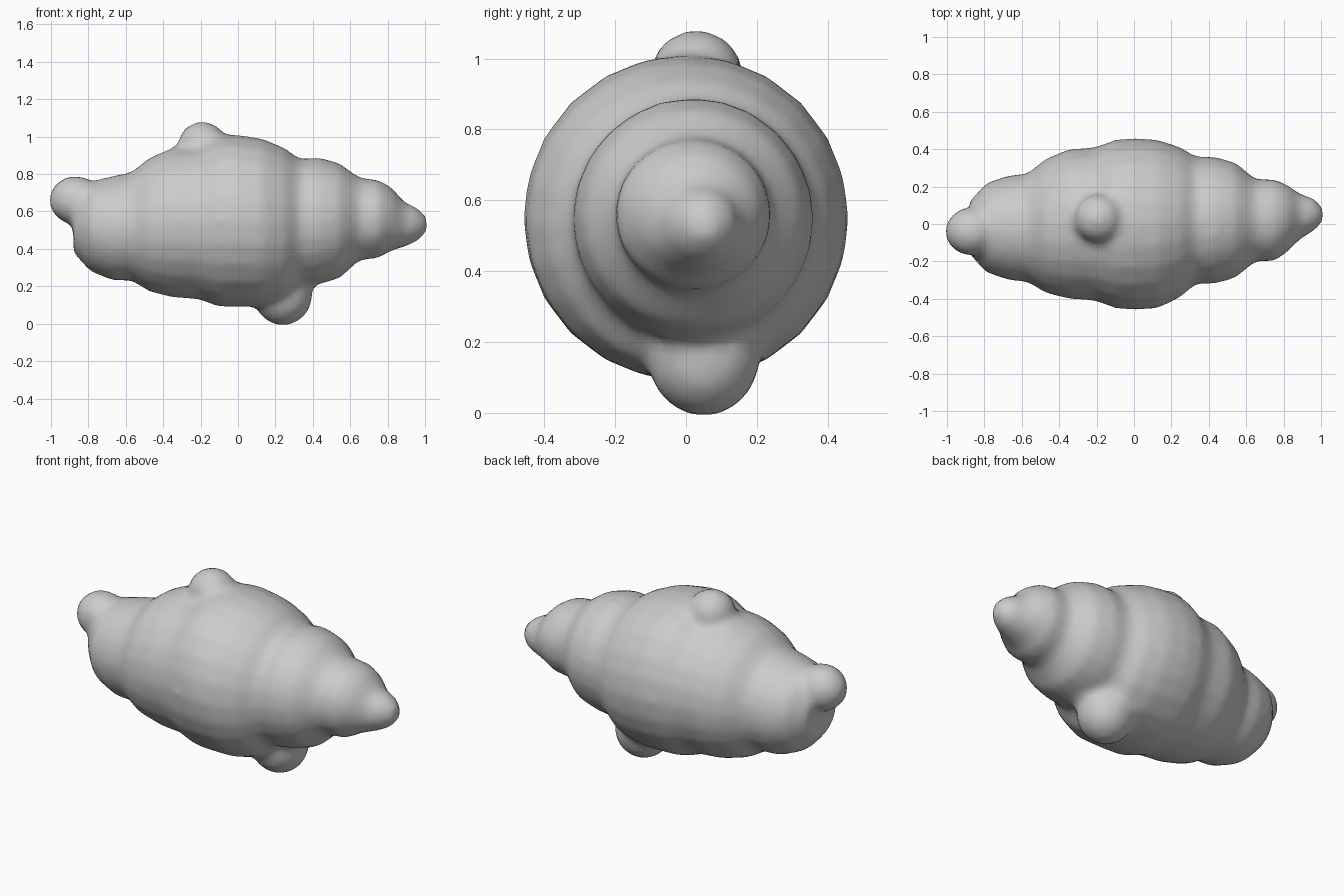
import bpy, bmesh
from math import sin, cos, pi
from mathutils import Matrix, Vector

default_cube = bpy.data.objects.get("Cube")
if default_cube:
    bpy.data.objects.remove(default_cube, do_unlink=True)

# Single clay grey colour
grey = bpy.data.materials.new("clay_grey")
grey.use_nodes = True
colour = (0.6, 0.6, 0.6, 1)
grey.diffuse_color = colour
grey.node_tree.nodes["Principled BSDF"].inputs["Base Color"].default_value = colour

SIDES = 24

# Body cross-sections along x: position, centre y, centre z, half width, half height
SECTIONS = [
    (-.88, -.02, .53, .14, .15), (-.79, -.02, .52, .24, .24),
    (-.67, -.02, .51, .28, .28), (-.57, -.02, .52, .29, .29),
    (-.47, -.01, .53, .36, .36), (-.35, 0, .54, .4, .4),
    (-.21, 0, .54, .41, .41), (-.1, 0, .55, .45, .46),
    (0, 0, .55, .46, .46), (.13, 0, .54, .45, .45),
    (.25, .01, .53, .4, .41), (.33, .02, .54, .34, .34),
    (.43, .02, .55, .34, .34), (.54, .02, .55, .31, .31),
    (.65, .02, .56, .22, .22), (.75, .02, .56, .22, .21),
    (.82, .03, .56, .18, .17), (.89, .04, .53, .12, .12),
    (.96, .05, .53, .09, .09), (1.01, .05, .53, .04, .04),
]

# Rounded knobs: centre and radii
KNOBS = {
    "snout": ((-.87, -.04, .66), (.14, .13, .13)),
    "crest": ((-.19, .03, .96), (.13, .13, .12)),
    "foot": ((.24, .05, .16), (.16, .16, .17)),
}


def add_body(bm):
    """Loft the segmented body through its elliptical sections."""
    rings = []
    for x, cy, cz, ry, rz in SECTIONS:
        angles = [2 * pi * i / SIDES for i in range(SIDES)]
        rings.append([bm.verts.new((x, cy + ry * cos(a), cz + rz * sin(a)))
                      for a in angles])
    for near, far in zip(rings, rings[1:]):
        for i in range(SIDES):
            j = (i + 1) % SIDES
            bm.faces.new((near[i], near[j], far[j], far[i]))
    bm.faces.new(rings[0])
    bm.faces.new(rings[-1])


def add_knob(bm, centre, radii):
    """Add one ellipsoid swelling."""
    matrix = Matrix.Translation(centre) @ Matrix.Diagonal(Vector(radii)).to_4x4()
    bmesh.ops.create_uvsphere(bm, u_segments=SIDES, v_segments=SIDES // 2,
                              radius=1, matrix=matrix)


# Combine the body and its knobs into one mesh
bm = bmesh.new()
add_body(bm)
for centre, radii in KNOBS.values():
    add_knob(bm, centre, radii)
bmesh.ops.recalc_face_normals(bm, faces=bm.faces)
mesh = bpy.data.meshes.new("lumpy_body")
bm.to_mesh(mesh)
bm.free()
mesh.materials.append(grey)
body = bpy.data.objects.new("lumpy_body", mesh)
bpy.context.collection.objects.link(body)

# Fuse the parts and blend the joins softly
fuse = body.modifiers.new("fuse", "REMESH")
fuse.mode = "VOXEL"
fuse.voxel_size = .025
fuse.use_smooth_shade = True
blend = body.modifiers.new("blend", "SMOOTH")
blend.factor = .5
blend.iterations = 5
